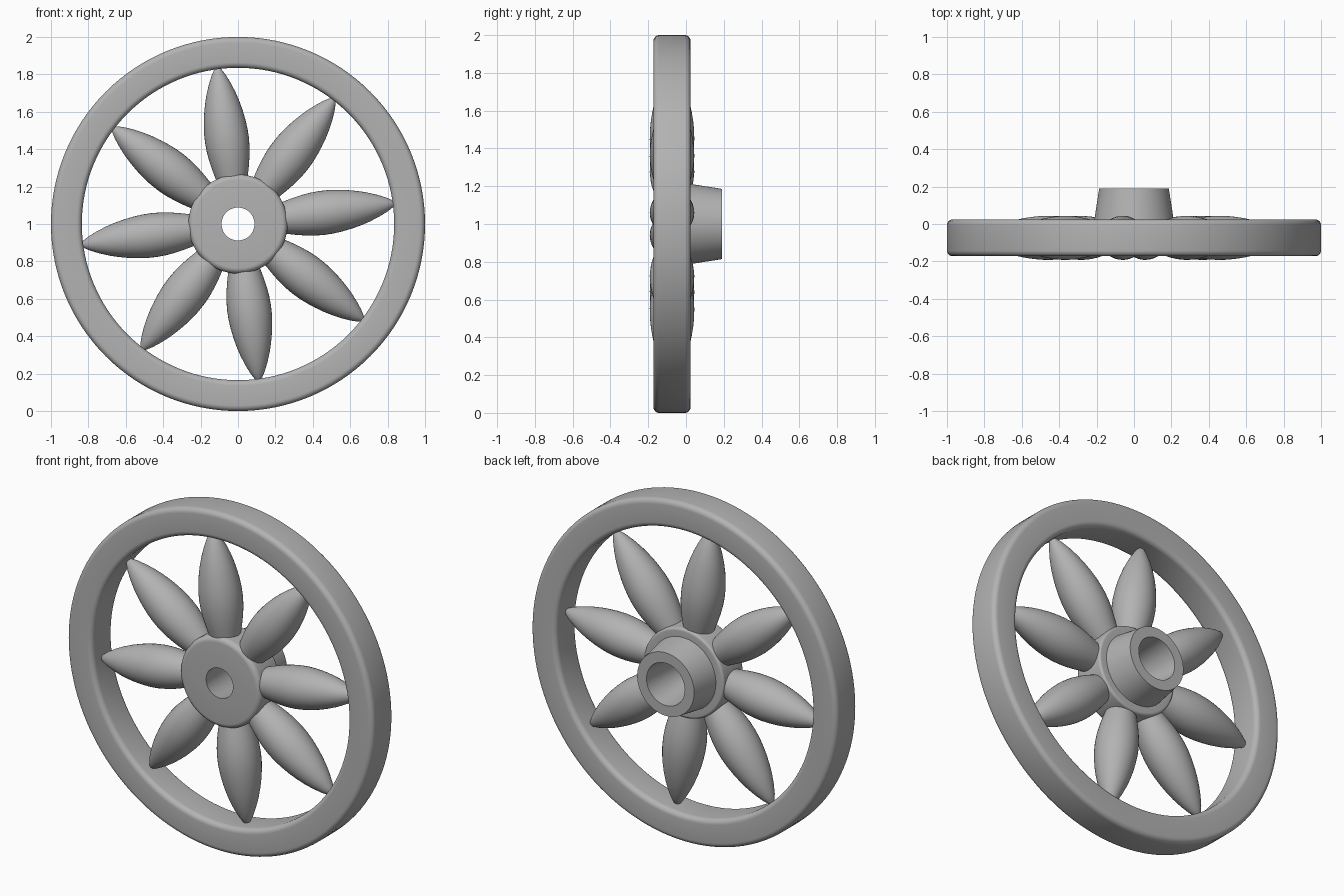
import bpy, bmesh, math
from mathutils import Matrix, Vector

if "Cube" in bpy.data.objects:
    bpy.data.objects.remove(bpy.data.objects["Cube"])

FRONT, BACK = -0.172, 0.024        # faces of the rim and hub
MID = (FRONT + BACK) / 2
CENTRE = Vector((0, 0, 1))

grey = bpy.data.materials.new("plain_grey")
grey.use_nodes = True
colour = (0.45, 0.45, 0.45, 1)
grey.diffuse_color = colour
grey.node_tree.nodes["Principled BSDF"].inputs["Base Color"].default_value = colour


def fillet(corner, before, after, radius, steps=6):
    """Points of a rounded right-angle corner between two directions."""
    c, b, a = Vector(corner), Vector(before), Vector(after)
    mid = c + (b + a) * radius
    return [tuple(mid - a * radius * math.cos(t) - b * radius * math.sin(t))
            for t in (i * math.pi / 2 / steps for i in range(steps + 1))]


def lathe(name, profile, steps, closed, matrix):
    """Spin a profile of (radius, height) around local z."""
    bm = bmesh.new()
    verts = [bm.verts.new((r, 0, h)) for r, h in profile]
    pairs = list(zip(verts, verts[1:]))
    if closed:
        pairs.append((verts[-1], verts[0]))
    edges = [bm.edges.new(p) for p in pairs]
    bmesh.ops.spin(bm, geom=verts + edges, cent=(0, 0, 0), axis=(0, 0, 1),
                   angle=math.tau, steps=steps, use_merge=True)
    bmesh.ops.remove_doubles(bm, verts=bm.verts, dist=1e-5)
    bmesh.ops.recalc_face_normals(bm, faces=bm.faces)
    mesh = bpy.data.meshes.new(name)
    bm.to_mesh(mesh)
    bm.free()
    mesh.transform(matrix)
    mesh.materials.append(grey)
    obj = bpy.data.objects.new(name, mesh)
    bpy.context.collection.objects.link(obj)
    bpy.ops.object.select_all(action="DESELECT")
    obj.select_set(True)
    bpy.context.view_layer.objects.active = obj
    bpy.ops.object.shade_smooth_by_angle(angle=math.radians(35))
    return obj


# Local z becomes the axle, pointing to the back
axle = Matrix.Translation(CENTRE) @ Matrix.Rotation(-math.pi / 2, 4, "X")
IN, OUT, UP, DOWN = (-1, 0), (1, 0), (0, 1), (0, -1)

# Rim with rounded edges
rim = (fillet((0.835, FRONT), UP, OUT, 0.03) + fillet((1, FRONT), IN, UP, 0.03)
       + fillet((1, BACK), DOWN, IN, 0.03) + fillet((0.835, BACK), OUT, DOWN, 0.03))
lathe("rim", rim, 128, True, axle)

# Hub with tapered rear boss and tapered bore
hub = ([(0.088, FRONT)] + fillet((0.265, FRONT), IN, UP, 0.03)
       + fillet((0.262, BACK), DOWN, IN, 0.015)
       + [(0.212, BACK), (0.186, 0.19), (0.125, 0.19)])
lathe("hub", hub, 96, True, axle)

# Eight petal-shaped spokes
spoke = [(0, 0.17), (0.06, 0.17), (0.075, 0.205), (0.086, 0.25), (0.098, 0.3),
         (0.108, 0.35), (0.115, 0.4), (0.118, 0.45), (0.117, 0.5), (0.112, 0.55),
         (0.104, 0.6), (0.093, 0.65), (0.079, 0.7), (0.061, 0.75), (0.039, 0.8),
         (0.02, 0.832), (0.011, 0.842), (0, 0.845)]
for i in range(8):
    turn = Matrix.Rotation(math.radians(7.5 + 45 * i), 4, "Y")
    place = Matrix.Translation(CENTRE + Vector((0, MID, 0))) @ turn.inverted()
    # Start from a spoke lying along +x
    lathe(f"spoke_{i + 1}", spoke, 40, False,
          place @ Matrix.Rotation(math.pi / 2, 4, "Y"))
